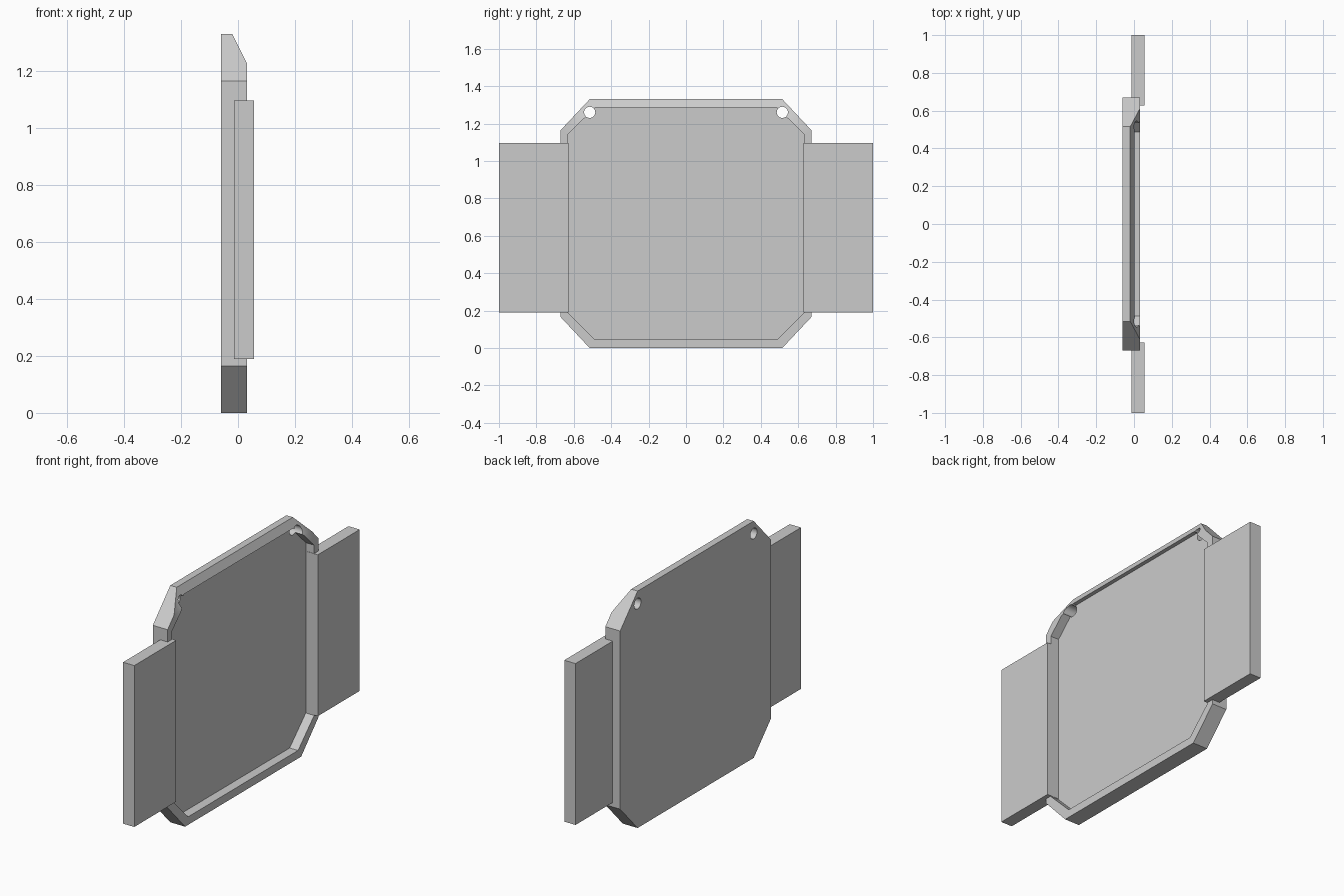
import bpy, bmesh
from math import radians
from mathutils import Matrix

if "Cube" in bpy.data.objects:
    bpy.data.objects.remove(bpy.data.objects["Cube"])

HEIGHT = 1.33
BACK, FRONT = -0.06, 0.032      # tray depth along x
FLOOR = -0.02                   # cavity floor
HOLE_Y, HOLE_Z, HOLE_R = 0.515, 1.26, 0.03

grey = bpy.data.materials.new("plain grey")
grey.use_nodes = True
grey.diffuse_color = (0.6, 0.6, 0.6, 1)
grey.node_tree.nodes["Principled BSDF"].inputs["Base Color"].default_value = (0.6, 0.6, 0.6, 1)


def make_object(name, bm):
    bmesh.ops.recalc_face_normals(bm, faces=bm.faces)
    mesh = bpy.data.meshes.new(name)
    bm.to_mesh(mesh)
    bm.free()
    mesh.materials.append(grey)
    obj = bpy.data.objects.new(name, mesh)
    bpy.context.collection.objects.link(obj)
    return obj


def octagon_prism(half_width, low, corner_y, corner_z, x0, x1):
    """Rectangle with clipped corners in the yz plane, extruded along x."""
    high = HEIGHT - low
    quarter = [(corner_y, low), (half_width, corner_z),
               (half_width, HEIGHT - corner_z), (corner_y, high)]
    outline = quarter + [(-y, z) for y, z in reversed(quarter)]
    bm = bmesh.new()
    face = bm.faces.new([bm.verts.new((x0, y, z)) for y, z in outline])
    moved = bmesh.ops.extrude_face_region(bm, geom=[face])["geom"]
    bmesh.ops.translate(bm, vec=(x1 - x0, 0, 0),
                        verts=[v for v in moved if isinstance(v, bmesh.types.BMVert)])
    bmesh.ops.recalc_face_normals(bm, faces=bm.faces)
    return bm


def subtract(target, cutter):
    cutter.hide_render = True
    mod = target.modifiers.new("cut", 'BOOLEAN')
    mod.operation = 'DIFFERENCE'
    mod.solver = 'EXACT'
    mod.object = cutter
    bpy.context.view_layer.objects.active = target
    bpy.ops.object.modifier_apply(modifier=mod.name)
    bpy.data.objects.remove(cutter)


# Tray body with its top edge sloping down towards the open side
bm = octagon_prism(0.67, 0.0, 0.515, 0.165, BACK, FRONT)
cut = bmesh.ops.bisect_plane(bm, geom=bm.verts[:] + bm.edges[:] + bm.faces[:],
                             plane_co=(FLOOR, 0, HEIGHT), plane_no=(2, 0, 1),
                             clear_outer=True)
bmesh.ops.holes_fill(bm, edges=[e for e in bm.edges if e.is_boundary])
tray = make_object("tray", bm)

# Hollow inside
subtract(tray, make_object("cavity_cutter",
                           octagon_prism(0.63, 0.045, 0.487, 0.187, FLOOR, 0.2)))

# Two round holes through the upper corners
for side in (-1, 1):
    bm = bmesh.new()
    bmesh.ops.create_cone(bm, cap_ends=True, segments=32, radius1=HOLE_R, radius2=HOLE_R,
                          depth=0.6, matrix=Matrix.Translation((0, side * HOLE_Y, HOLE_Z))
                          @ Matrix.Rotation(radians(90), 4, 'Y'))
    subtract(tray, make_object("hole_cutter", bm))

# Side flaps
for side, name in ((-1, "front_flap"), (1, "back_flap")):
    bm = bmesh.new()
    bmesh.ops.create_cube(bm, size=1, matrix=Matrix.Translation((0.021, side * 0.814, 0.643))
                          @ Matrix.Diagonal((0.07, 0.372, 0.906, 1)))
    make_object(name, bm)

# Smooth hole walls, sharp edges elsewhere
bpy.ops.object.select_all(action='DESELECT')
tray.select_set(True)
bpy.context.view_layer.objects.active = tray
bpy.ops.object.shade_smooth_by_angle(angle=radians(30))
